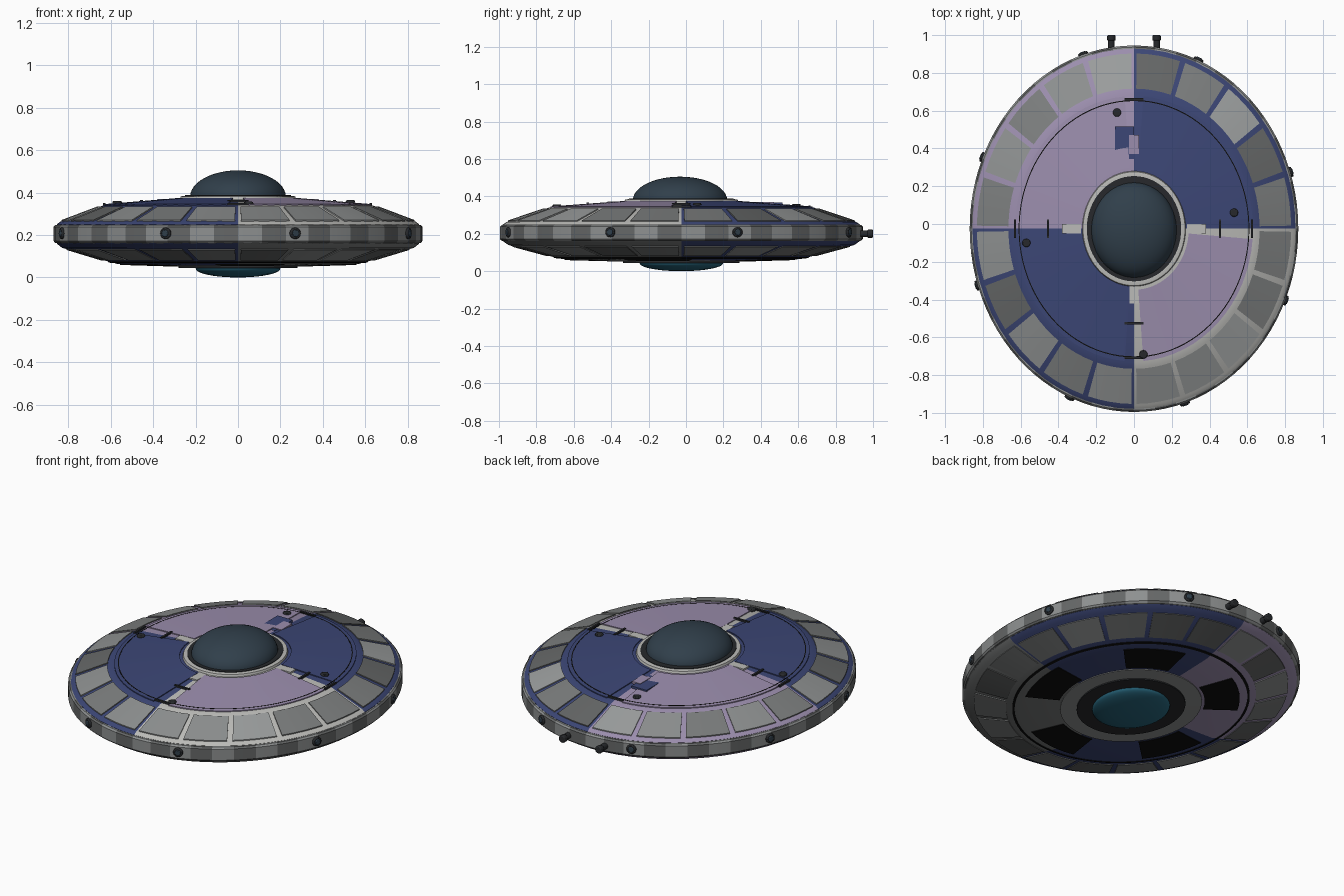
import bpy, math, random
from math import sin, cos, radians, pi

if "Cube" in bpy.data.objects:
    bpy.data.objects.remove(bpy.data.objects["Cube"])

random.seed(4)
K, YC = 0.97 / 0.87, -0.025          # elliptical plan: y stretch and centre


def mat(name, r, g, b):
    m = bpy.data.materials.new(name)
    m.diffuse_color = (r, g, b, 1)
    m.use_nodes = True
    m.node_tree.nodes["Principled BSDF"].inputs["Base Color"].default_value = m.diffuse_color
    return m


BLUE = mat("blue", .045, .062, .18)
LILAC = mat("lilac", .33, .27, .42)
PALE = mat("pale_grey", .5, .5, .48)
DARK = mat("dark", .02, .022, .025)
BLACK = mat("black", .004, .004, .004)
GLASS = mat("dome_glass", .03, .05, .07)
TEAL = mat("teal_glass", .02, .13, .2)
GREYS = [mat("panel_grey_%d" % i, v, v * 1.04, v * 1.04) for i, v in enumerate((.13, .2, .27, .33))]


def finish(name, verts, faces, m):
    me = bpy.data.meshes.new(name)
    me.from_pydata(verts, [], faces)
    me.materials.append(m)
    ob = bpy.data.objects.new(name, me)
    bpy.context.collection.objects.link(ob)
    return ob


def sector(name, prof, a0, a1, n, m, closed=True, yc=YC):
    """Sweep an (r, z) profile around the elliptical plan from a0 to a1 degrees."""
    full = abs(a1 - a0) >= 359.9
    rows = n if full else n + 1
    p = len(prof)
    verts, faces = [], []
    for i in range(rows):
        a = radians(a0 + (a1 - a0) * i / n)
        verts += [(r * cos(a), yc + r * K * sin(a), z) for r, z in prof]
    for i in range(n):
        j = (i + 1) % rows
        for k in range(p if closed else p - 1):
            q = (k + 1) % p
            faces.append((i * p + k, j * p + k, j * p + q, i * p + q))
    if closed and not full:
        faces += [tuple(range(p))[::-1], tuple((rows - 1) * p + k for k in range(p))]
    return finish(name, verts, faces, m)


def plate(name, r0, z0, r1, z1, a0, a1, n, m, lift):
    """Thin raised panel lying on a slope; positive lift is up, negative is down."""
    prof = [(r0, z0 - lift), (r1, z1 - lift), (r1, z1 + lift), (r0, z0 + lift)]
    return sector(name, prof if lift > 0 else prof[::-1], a0, a1, n, m)


def box(name, x, y, z, sx, sy, sz, m, rot=0):
    bpy.ops.mesh.primitive_cube_add(size=1, location=(x, y, z), rotation=(0, 0, rot))
    ob = bpy.context.object
    ob.name, ob.scale = name, (sx, sy, sz)
    ob.data.materials.append(m)


def knob(name, loc, r, h, m, rot=(0, 0, 0)):
    bpy.ops.mesh.primitive_cylinder_add(vertices=20, radius=r, depth=h, location=loc, rotation=rot)
    ob = bpy.context.object
    ob.name = name
    ob.data.materials.append(m)
    b = ob.modifiers.new("bevel", "BEVEL")
    b.width, b.segments = min(r, h) * .25, 2


# Hull shells in four coloured quadrants (back right, back left, front left, front right)
upper = [(.85, .235), (.855, .25), (.84, .262), (.66, .330), (.635, .340), (.30, .368), (.22, .372)]
lower = [(0, .055), (.30, .055), (.57, .064), (.64, .083), (.83, .140), (.855, .16), (.85, .175)]
frames = [BLUE, LILAC, BLUE, PALE]
decks = [BLUE, LILAC, BLUE, LILAC]
for q in range(4):
    a = q * 90
    sector("upper_hull", upper, a, a + 90, 16, frames[q], False)
    sector("lower_hull", lower, a, a + 90, 16, [BLUE, LILAC, BLUE, GREYS[1]][q], False)
    plate("deck_plate", .29, .369, .63, .341, a + 4.5, a + 85.5, 16, decks[q], .005)
    # Sloped rim panels, five per quadrant above and below
    for i in range(5):
        s = a + i * 18 + 1
        plate("upper_rim_panel", .665, .329, .832, .266, s, s + 16, 4, random.choice(GREYS), .005)
        plate("lower_rim_panel", .645, .084, .81, .134, s, s + 16, 4, random.choice(GREYS[:3]), -.004)

# Side band with alternating blocks
band = [(.84, .158), (.862, .163), (.87, .172), (.87, .238), (.862, .247), (.84, .251)]
for i in range(48):
    sector("band_block", band, i * 7.5, i * 7.5 + 7.5, 2, GREYS[0] if i % 2 else GREYS[2])

# Groove rings and the collar at the dome
plate("deck_groove", .606, .3485, .611, .348, 0, 360, 96, BLACK, .0005)
plate("belly_groove", .60, .0715, .612, .075, 0, 360, 96, BLACK, -.003)
sector("dome_collar", [(.22, .365), (.275, .365), (.27, .382), (.255, .385), (.22, .382)], 0, 360, 64, PALE)
sector("dome_seal", [(.215, .37), (.25, .37), (.25, .388), (.215, .388)], 0, 360, 64, DARK)

# Dome
dome = [(.226, .365)] + [(.226 * cos(t * pi / 24), .38 + .125 * sin(t * pi / 24)) for t in range(12)] + [(.001, .505)]
sector("dome", dome, 0, 360, 64, GLASS, False, -.032)

# Belly: dark hatches, rings and teal lens
for i in range(5):
    c = 60 + 72 * i
    plate("belly_hatch", .38, .0575, .56, .063, c - 17, c + 17, 6, BLACK, -.004)
plate("belly_ring", .27, .055, .365, .057, 0, 360, 64, GREYS[2], -.004)
plate("lens_ring", .19, .052, .28, .052, 0, 360, 64, DARK, -.008)
lens = [(.001, 0)] + [(.2 * sin(t * pi / 20), .042 - .042 * cos(t * pi / 20)) for t in range(1, 11)] + [(.17, .055)]
sector("belly_lens", lens, 0, 360, 64, TEAL, False)

# Channels between deck plates: dark cross bars and pale root blocks
for x, y in ((0, .66), (0, -.525), (0, -.71), (-.63, 0), (-.455, 0), (.455, 0), (.625, 0)):
    yy = y if y else YC
    e = math.hypot(x, (yy - YC) / K)
    z = .368 - (e - .3) * .083
    box("channel_bar", x, yy, z + .001, .012 if x else .1, .1 if x else .012, .018, DARK)
for x, y, sx, sy in ((-.33, YC, .1, .05), (.33, YC, .1, .05), (0, -.37, .05, .1)):
    box("channel_root", x, y, .364, sx, sy, .014, PALE)

# Rear deck hatch
box("rear_hatch", -.05, .43, .359, .1, .17, .014, BLUE)
box("rear_hatch_lid", 0, .42, .362, .055, .1, .014, LILAC)

# Round deck knobs
for x, y, z in ((-.09, .59, .35), (.53, .06, .354), (-.57, -.10, .351), (.05, -.69, .347)):
    knob("deck_knob", (x, y, z), .022, .02, DARK)

# Portholes spaced around the band
for t in range(8):
    a = radians(18 + 45 * t + (4 if t % 2 else 0))
    x, y = .87 * cos(a), YC + .87 * K * sin(a)
    n = math.atan2(sin(a) / K, cos(a))
    knob("porthole_rim", (x, y, .208), .027, .022, DARK, (0, pi / 2, n))
    knob("porthole_glass", (x, y, .208), .017, .03, GLASS, (0, pi / 2, n))

# Rear thrusters
for s in (-1, 1):
    knob("thruster", (.12 * s, .955, .2), .018, .08, DARK, (pi / 2, 0, 0))
    knob("thruster_nozzle", (.12 * s, .985, .2), .022, .03, DARK, (pi / 2, 0, 0))

# Smooth shading with sharp edges kept
bpy.ops.object.select_all(action='SELECT')
bpy.context.view_layer.objects.active = bpy.data.objects["dome"]
bpy.ops.object.shade_smooth_by_angle(angle=radians(30))
